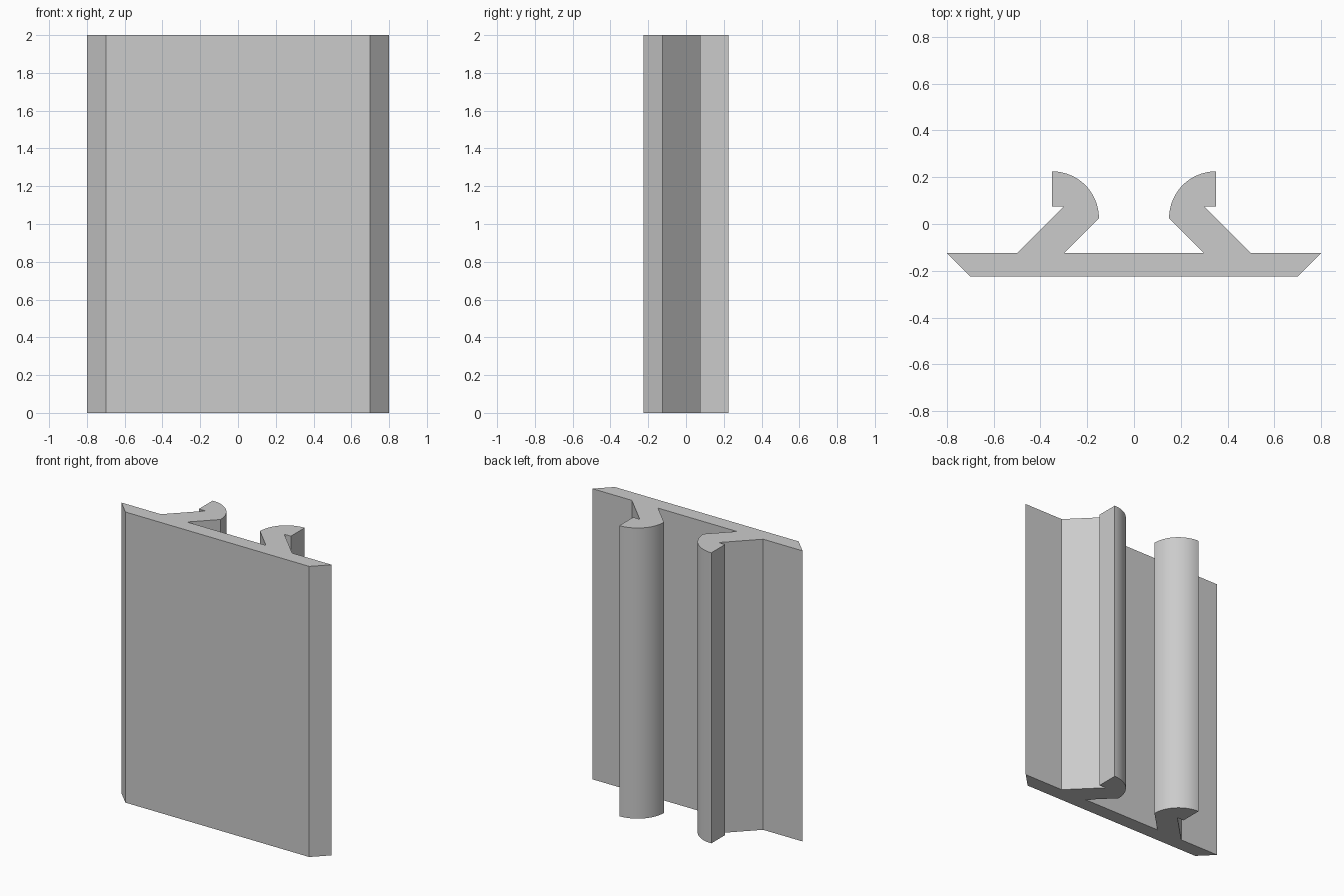
import bpy
import bmesh
from math import cos, sin, pi, radians

cube = bpy.data.objects.get("Cube")
if cube:
    bpy.data.objects.remove(cube, do_unlink=True)

HEIGHT = 2.0
ARC_STEPS = 24

# Single grey material
grey = bpy.data.materials.new("light_grey")
grey.use_nodes = True
colour = (0.6, 0.6, 0.6, 1.0)
grey.diffuse_color = colour
grey.node_tree.nodes["Principled BSDF"].inputs["Base Color"].default_value = colour


def arc(cx, cy, radius, start, end, steps):
    """Points along a circular arc, both ends included."""
    angles = [start + (end - start) * i / steps for i in range(steps + 1)]
    return [(cx + radius * cos(a), cy + radius * sin(a)) for a in angles]


def extrude_profile(name, outline, height):
    """Extrude a counter-clockwise outline upward into a solid."""
    bm = bmesh.new()
    base = bm.faces.new([bm.verts.new((x, y, 0)) for x, y in outline])
    result = bmesh.ops.extrude_face_region(bm, geom=[base], use_keep_orig=True)
    top = [v for v in result["geom"] if isinstance(v, bmesh.types.BMVert)]
    bmesh.ops.translate(bm, verts=top, vec=(0, 0, height))
    bmesh.ops.recalc_face_normals(bm, faces=bm.faces)
    mesh = bpy.data.meshes.new(name)
    bm.to_mesh(mesh)
    bm.free()
    mesh.materials.append(grey)
    obj = bpy.data.objects.new(name, mesh)
    bpy.context.collection.objects.link(obj)
    return obj


# Left half: bevelled plate edge, slanted leg, rounded hook head
half = [(0.7, -0.225), (0.8, -0.125), (0.5, -0.125), (0.3, 0.075), (0.35, 0.075)]
half += arc(0.35, 0.025, 0.2, pi / 2, pi, ARC_STEPS)
half += [(0.3, -0.125)]

# Mirror the half to close the cross-section
outline = half + [(-x, y) for x, y in reversed(half)]
rail = extrude_profile("hooked_rail_plate", outline, HEIGHT)

# Smooth the rounded heads, keep the other edges crisp
bpy.ops.object.select_all(action="DESELECT")
rail.select_set(True)
bpy.context.view_layer.objects.active = rail
bpy.ops.object.shade_smooth_by_angle(angle=radians(30))
